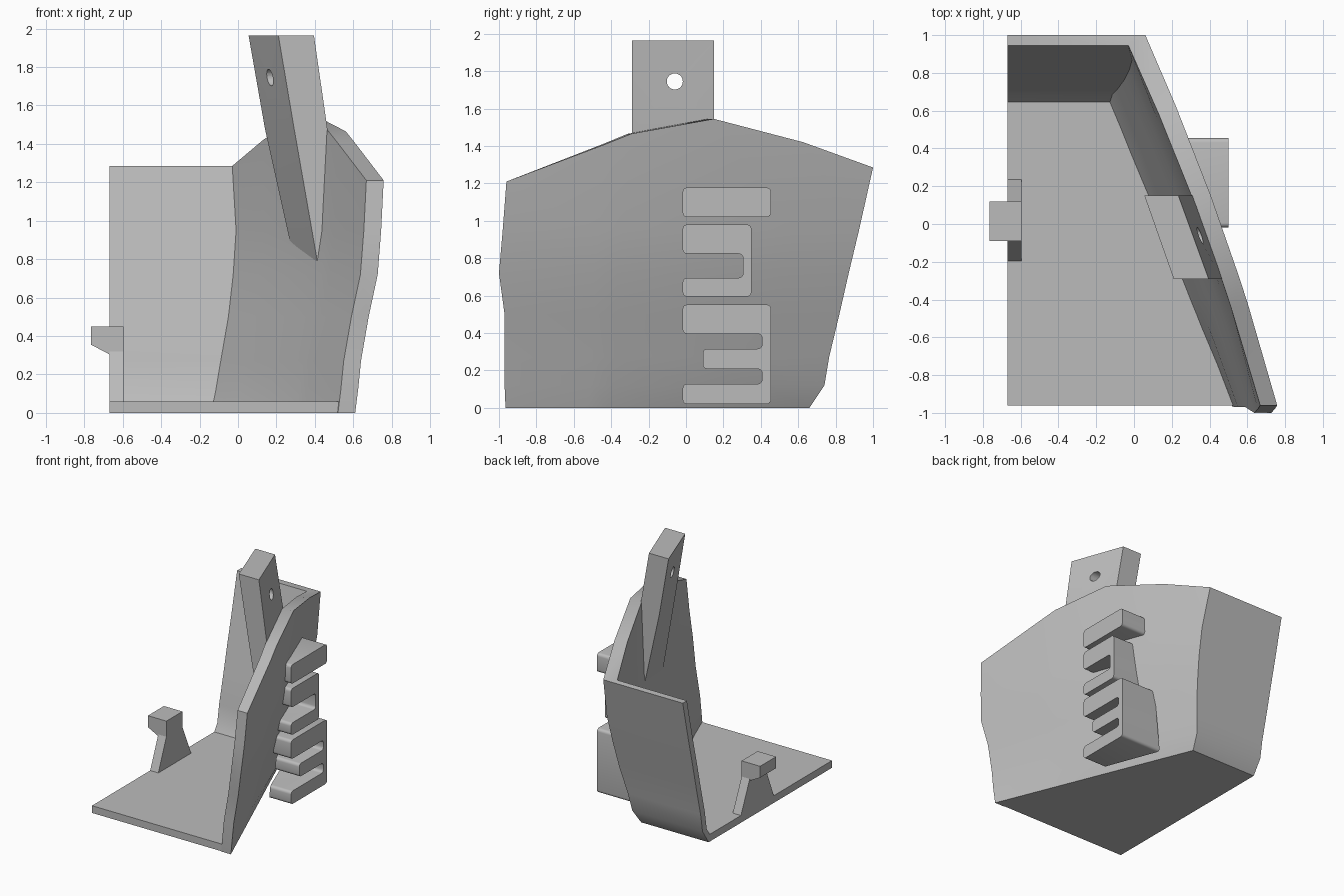
import bpy, bmesh, math
from mathutils import Vector

if "Cube" in bpy.data.objects:
    bpy.data.objects.remove(bpy.data.objects["Cube"], do_unlink=True)

grey = bpy.data.materials.new("plain_grey")
grey.use_nodes = True
grey.diffuse_color = (0.5, 0.5, 0.5, 1)
grey.node_tree.nodes["Principled BSDF"].inputs["Base Color"].default_value = (0.5, 0.5, 0.5, 1)


def finish(name, bm, smooth=True):
    bmesh.ops.recalc_face_normals(bm, faces=bm.faces)
    mesh = bpy.data.meshes.new(name)
    bm.to_mesh(mesh)
    bm.free()
    mesh.materials.append(grey)
    ob = bpy.data.objects.new(name, mesh)
    bpy.context.collection.objects.link(ob)
    if smooth:
        bpy.ops.object.select_all(action='DESELECT')
        ob.select_set(True)
        bpy.context.view_layer.objects.active = ob
        bpy.ops.object.shade_smooth_by_angle(angle=math.radians(25))
    return ob


def loft(bm, rings):
    """Join equal rings of points into a tube and return the vertex rings."""
    vs = [[bm.verts.new(p) for p in ring] for ring in rings]
    n = len(vs[0])
    for a, b in zip(vs, vs[1:]):
        for i in range(n):
            j = (i + 1) % n
            bm.faces.new((a[i], a[j], b[j], b[i]))
    return vs


# Curved back and side wall: one L-shaped section per height
THICK_X, THICK_Y, LEFT = 0.09, 0.055, -0.67
# height, corner x, corner y, front x, front y
levels = [
    (0, -.05, .66, .61, -.965),
    (.12, -.025, .74, .625, -.97),
    (.27, 0, .765, .64, -.97),
    (.5, .04, .82, .68, -.97),
    (.72, .065, .87, .727, -1),
    (.95, .08, .925, .745, -.98),
    (1.285, .06, 1, .758, -.96),
]
# position along the side, rim height there
rim = [(0, 1.285), (.19, 1.42), (.434, 1.545), (.66, 1.465), (.73, 1.41), (1, 1.21)]


def section(level, top):
    z, xb, yb, xf, yf = level

    def skin(dx, dy):
        pts = [Vector((LEFT, yb - dy, z))]
        for s, h in rim:
            bulge = 0.14 * z * s * (1 - s)
            pts.append(Vector((xb + (xf - xb) * s + bulge - dx,
                               (yb - dy) * (1 - s) + yf * s,
                               h if top else z)))
        return pts
    return skin(0, 0) + skin(THICK_X, THICK_Y)[::-1]


bm = bmesh.new()
rings = loft(bm, [section(l, l is levels[-1]) for l in levels])
for ring in (rings[0], rings[-1]):
    n = len(ring)
    for i in range(n // 2 - 1):
        bm.faces.new((ring[i], ring[i + 1], ring[n - 2 - i], ring[n - 1 - i]))
finish("curved_wall", bm)


# Floor plate
def prism(name, base, offset):
    bm = bmesh.new()
    a = [Vector(p) for p in base]
    rings = loft(bm, [a, [p + Vector(offset) for p in a]])
    for ring in rings:
        bm.faces.new(ring)
    return finish(name, bm, False)


prism("floor_plate", [(LEFT, -.96, 0), (.57, -.96, 0), (-.08, .65, 0), (LEFT, .65, 0)], (0, 0, .06))

# Upright tab that tapers into the wall
FRONT, BACK = -.29, .15
bm = bmesh.new()
tab_rings = loft(bm, [
    [(x0, FRONT, z), (x1, FRONT, z), (x2, BACK, z), (x3, BACK, z)]
    for z, x0, x1, x2, x3 in [
        (1.965, .21, .395, .235, .055),
        (1.48, .292, .465, .32, .14),
        (.76, .418, .47, .34, .3)]])
for ring in (tab_rings[0], tab_rings[-1]):
    bm.faces.new(ring)
tab = finish("upright_tab", bm)

# Round hole through the tab
bm = bmesh.new()
bmesh.ops.create_cone(bm, cap_ends=True, segments=32, radius1=.043, radius2=.043, depth=1)
cutter = finish("hole_cutter", bm, False)
cutter.rotation_euler.y = math.pi / 2
cutter.location = (.2, -.06, 1.745)
cutter.hide_render = True
cutter.hide_set(True)
cut = tab.modifiers.new("hole", 'BOOLEAN')
cut.object = cutter
cut.solver = 'EXACT'

# Hook on the open edge: flared post with an overhanging lip
post = [(LEFT, -.2, .05), (LEFT, .24, .05), (LEFT, .12, .32),
        (LEFT, .12, .45), (LEFT, -.09, .45), (LEFT, -.09, .32)]
prism("hook_post", post, (.075, 0, 0))
lip = [(LEFT + .02, -.09, .305), (LEFT, -.09, .305), (-.765, -.09, .355),
       (-.765, -.09, .45), (LEFT + .02, -.09, .45)]
prism("hook_lip", lip, (0, .21, 0))


# Slotted blocks on the outside of the wall, rounded outline in side view
def slotted_block(name, outline):
    bm = bmesh.new()
    bm.faces.new([bm.verts.new((.5, y, z)) for y, z in outline])
    bmesh.ops.bevel(bm, geom=bm.verts[:], offset=.024, segments=4,
                    profile=.5, affect='VERTICES')
    base = bmesh.ops.extrude_face_region(bm, geom=bm.faces[:])["geom"]
    for v in base:
        if isinstance(v, bmesh.types.BMVert):
            v.co.x = .29 + .1 * v.co.z - .38 * v.co.y
    return finish(name, bm)


Y0, Y1 = -.018, .455
slotted_block("upper_block", [(Y0, 1.02), (Y1, 1.02), (Y1, 1.178), (Y0, 1.178)])
slotted_block("middle_block", [
    (Y0, .595), (.35, .595), (.35, .98), (Y0, .98),
    (Y0, .824), (.305, .824), (.305, .695), (Y0, .695)])
slotted_block("lower_block", [
    (Y0, .02), (Y1, .02), (Y1, .552), (Y0, .552),
    (Y0, .396), (.407, .396), (.407, .316), (.09, .316),
    (.09, .208), (.407, .208), (.407, .128), (Y0, .128)])
